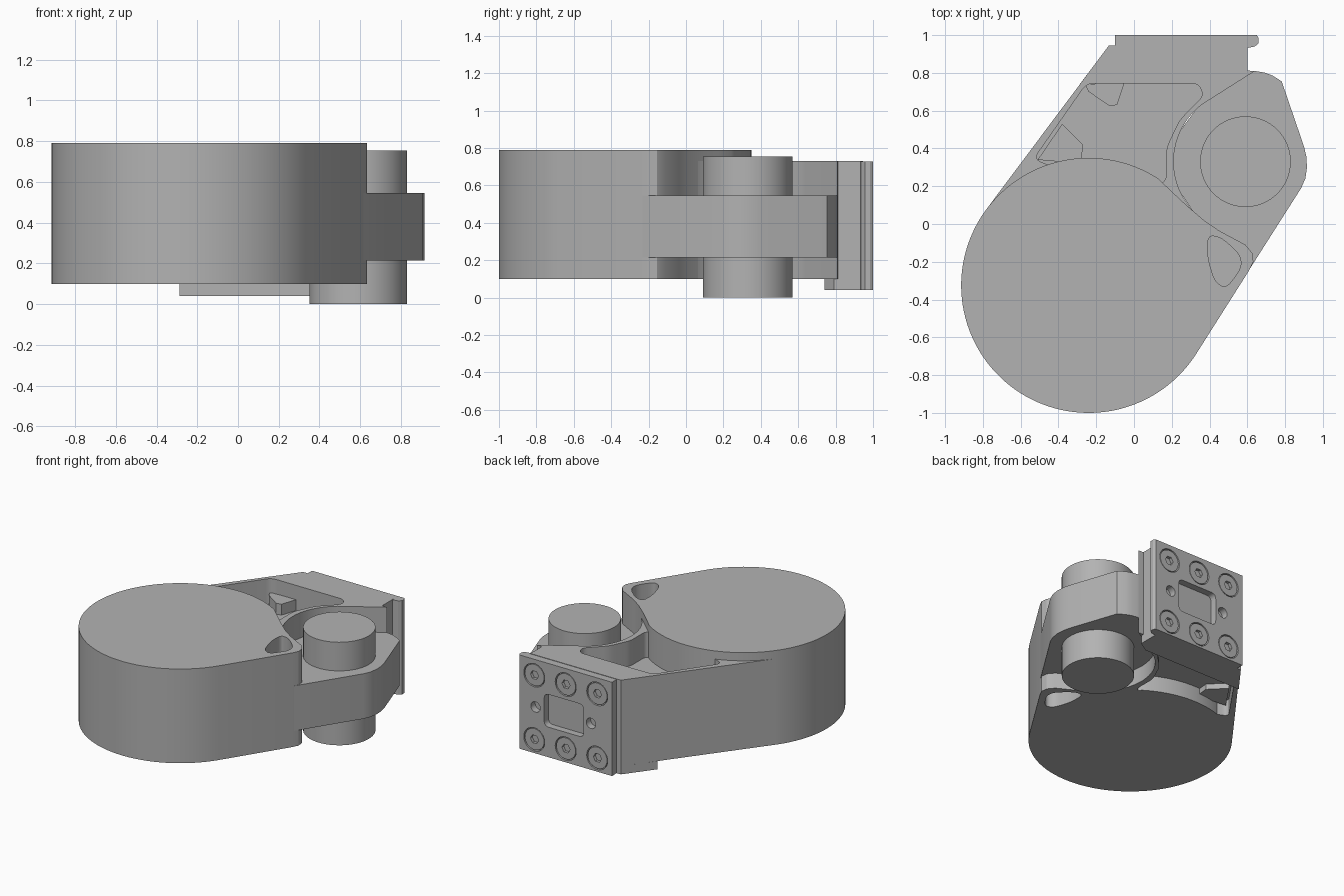
import bpy, bmesh, math
from mathutils import Vector

if "Cube" in bpy.data.objects:
    bpy.data.objects.remove(bpy.data.objects["Cube"])

steel = bpy.data.materials.new("plain grey")
steel.diffuse_color = (0.45, 0.45, 0.45, 1)
steel.use_nodes = True
steel.node_tree.nodes["Principled BSDF"].inputs["Base Color"].default_value = steel.diffuse_color


def arc(cx, cy, r, a0, a1, n):
    """Points on an arc, angles in degrees."""
    return [(cx + r * math.cos(math.radians(a0 + (a1 - a0) * i / n)),
             cy + r * math.sin(math.radians(a0 + (a1 - a0) * i / n))) for i in range(n + 1)]


def rounded(points, r, steps=5):
    """Round every corner of a polygon with a small curve."""
    out = []
    for i, p in enumerate(points):
        p, a, b = Vector(p), Vector(points[i - 1]), Vector(points[(i + 1) % len(points)])
        s = p + (a - p).normalized() * min(r, (a - p).length * 0.45)
        e = p + (b - p).normalized() * min(r, (b - p).length * 0.45)
        for k in range(steps + 1):
            t = k / steps
            out.append(tuple(s * (1 - t) ** 2 + p * 2 * t * (1 - t) + e * t * t))
    return out


def prism(name, points, lo, hi, along_y=False):
    """Extrude an outline between two heights (z), or between two y values."""
    bm = bmesh.new()
    put = (lambda u, v: (u, lo, v)) if along_y else (lambda u, v: (u, v, lo))
    face = bm.faces.new([bm.verts.new(put(*p)) for p in points])
    ext = bmesh.ops.extrude_face_region(bm, geom=[face])
    move = (0, hi - lo, 0) if along_y else (0, 0, hi - lo)
    bmesh.ops.translate(bm, vec=move, verts=[g for g in ext["geom"] if isinstance(g, bmesh.types.BMVert)])
    bmesh.ops.recalc_face_normals(bm, faces=bm.faces)
    mesh = bpy.data.meshes.new(name)
    bm.to_mesh(mesh)
    bm.free()
    mesh.materials.append(steel)
    ob = bpy.data.objects.new(name, mesh)
    bpy.context.collection.objects.link(ob)
    return ob


def disc(cx, cy, r, n=32):
    return arc(cx, cy, r, 0, 360 * (n - 1) / n, n - 1)


def cut(ob, cutters):
    """Subtract the cutters from an object, then remove them."""
    bpy.context.view_layer.objects.active = ob
    for c in cutters:
        m = ob.modifiers.new("cut", "BOOLEAN")
        m.operation, m.solver, m.object = "DIFFERENCE", "EXACT", c
        bpy.ops.object.modifier_apply(modifier=m.name)
        bpy.data.objects.remove(c)


HUB = (0.59, 0.33)
FLOOR_LO, FLOOR_HI = 0.215, 0.545

# Drum with a rounded ear on the right
ear = [(0.61, -0.245), (0.632, -0.20), (0.627, -0.155), (0.59, -0.11),
       (0.45, -0.035), (0.37, 0.02), (0.28, 0.097), (0.20, 0.172)]
drum = prism("drum", arc(-0.24, -0.325, 0.675, 57, 327.7, 96) + ear, 0.10, 0.79)
ear_hole = rounded([(0.39, -0.06), (0.46, -0.07), (0.56, -0.16), (0.57, -0.23),
                    (0.49, -0.34), (0.43, -0.31), (0.39, -0.18)], 0.05)
cut(drum, [prism("cutter", ear_hole, FLOOR_HI, 0.9), prism("cutter", ear_hole, 0.0, FLOOR_LO)])

# Web joining the drum to the rail, curved round the hub and pocketed on both faces
web = prism("web", arc(*HUB, 0.38, 232, 127, 32) +
            [(0.64, 0.81), (0.60, 0.812), (0.60, 0.945), (-0.133, 0.945), (-0.78, 0.08),
             (-0.24, -0.2), (0.1, 0.0)], 0.10, 0.73)
pocket = rounded([(-0.25, 0.745), (-0.53, 0.345), (-0.45, 0.31), (-0.24, 0.28), (0.05, 0.20),
                  (0.17, 0.22), (0.17, 0.40), (0.24, 0.55), (0.37, 0.68), (0.34, 0.745)], 0.04)
cut(web, [prism("cutter", pocket, FLOOR_HI, 0.9), prism("cutter", pocket, 0.0, FLOOR_LO)])

# Raised steps in the left pocket corners, above and below
steps = {"lower_step": [(-0.51, 0.34), (-0.28, 0.32), (-0.27, 0.42), (-0.38, 0.53)],
         "upper_step": [(-0.26, 0.74), (-0.24, 0.70), (-0.13, 0.625), (-0.09, 0.63), (-0.05, 0.75)]}
for name, outline in steps.items():
    prism(name, outline, FLOOR_LO - 0.04, FLOOR_HI + 0.08)

# Hinge arm around the pin
prism("hinge_arm", [(0.45, -0.2), (0.605, -0.25), (0.885, 0.19), (0.907, 0.24), (0.916, 0.30),
                    (0.912, 0.36), (0.90, 0.41), (0.782, 0.755), (0.735, 0.785), (0.69, 0.802),
                    (0.64, 0.81), (0.36, 0.65), (0.19, 0.42), (0.19, 0.25), (0.33, 0.04)],
      FLOOR_LO, FLOOR_HI)
prism("hinge_pin", disc(*HUB, 0.24, 64), 0.0, 0.755)

# Foot under the rail end of the web
prism("rail_foot", [(-0.287, 0.74), (0.52, 0.74), (0.60, 0.79), (0.60, 0.945), (-0.133, 0.945)], 0.04, 0.10)

# Rail plate with window, dowel holes and counterbored screws
plate = prism("rail_plate", [(-0.10, 0.93), (0.59, 0.93), (0.64, 0.94), (0.66, 0.957),
                             (0.66, 0.985), (0.65, 1.0), (-0.10, 1.0)], 0.04, 0.727)
spots = [(x, z) for x in (0.02, 0.275, 0.53) for z in (0.14, 0.61)]
window = rounded([(0.13, 0.26), (0.45, 0.26), (0.45, 0.50), (0.13, 0.50)], 0.04)
cut(plate, [prism("cutter", window, 0.95, 1.1, True)] +
    [prism("cutter", disc(x, 0.38, 0.038), 0.95, 1.1, True) for x in (0.07, 0.52)] +
    [prism("cutter", disc(x, z, 0.085), 0.97, 1.1, True) for x, z in spots])
for x, z in spots:
    head = prism("screw_head", disc(x, z, 0.078), 0.965, 0.997, True)
    cut(head, [prism("cutter", disc(x, z, 0.033, 6), 0.975, 1.1, True)])

# Smooth round walls, keep edges sharp
bpy.ops.object.select_all(action="SELECT")
bpy.ops.object.shade_smooth_by_angle(angle=math.radians(25))
